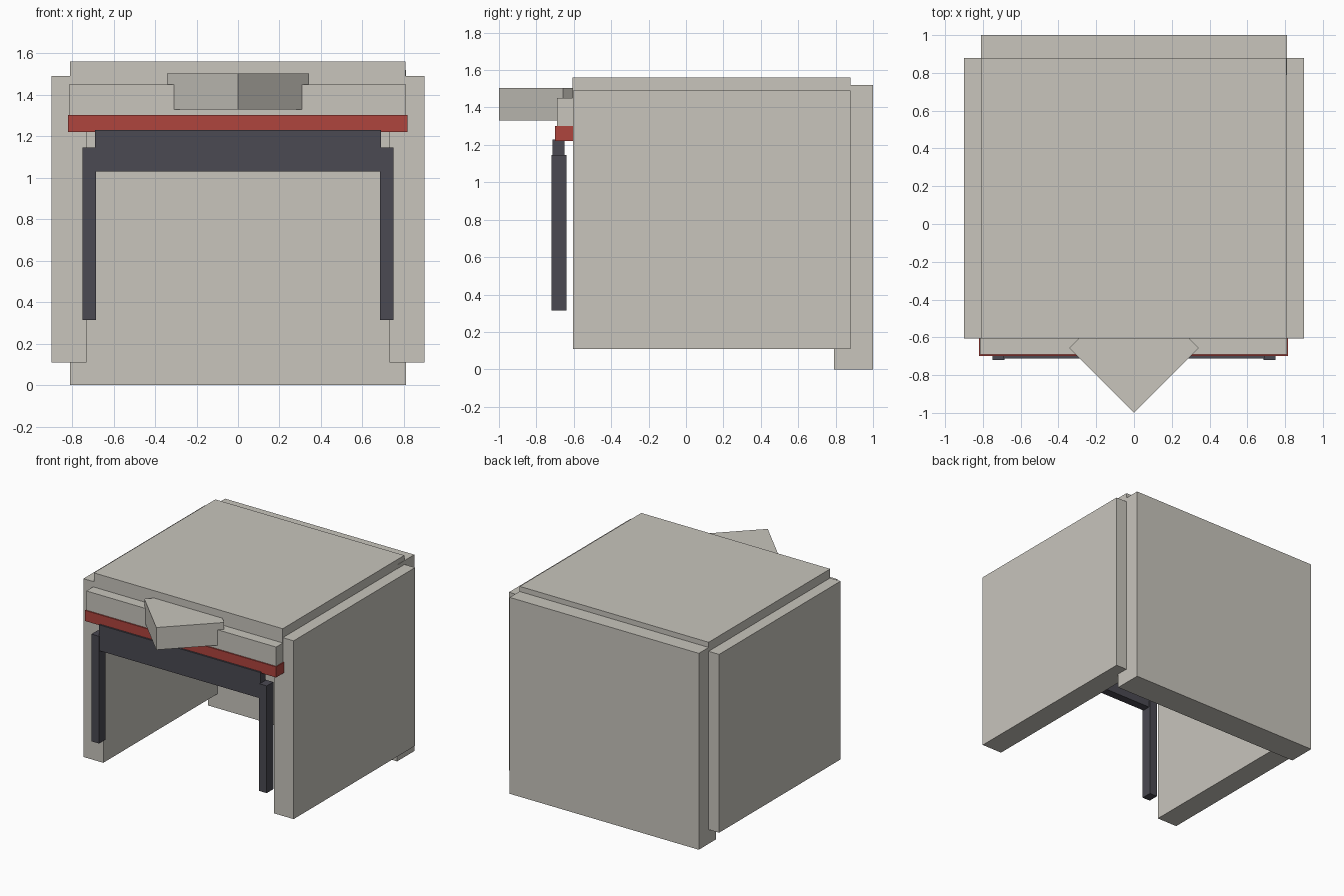
import bpy
import bmesh
from math import radians
from mathutils import Matrix, Vector

cube = bpy.data.objects.get("Cube")
if cube:
    bpy.data.objects.remove(cube, do_unlink=True)


def material(name, rgb):
    mat = bpy.data.materials.new(name)
    mat.use_nodes = True
    colour = (*rgb, 1)
    mat.diffuse_color = colour
    mat.node_tree.nodes["Principled BSDF"].inputs["Base Color"].default_value = colour
    return mat


stone = material("warm grey", (0.578, 0.556, 0.506))
red = material("red", (0.43, 0.058, 0.048))
dark = material("dark slate", (0.069, 0.067, 0.084))


def box(name, mat, x, y, z, turn=0):
    """Box from (min, max) ranges, turned about its own vertical axis."""
    size = Vector((x[1] - x[0], y[1] - y[0], z[1] - z[0]))
    centre = Vector((sum(x), sum(y), sum(z))) / 2
    bm = bmesh.new()
    bmesh.ops.create_cube(bm, size=1)
    bm.transform(Matrix.Rotation(radians(turn), 4, "Z") @ Matrix.Diagonal((*size, 1)))
    mesh = bpy.data.meshes.new(name)
    bm.to_mesh(mesh)
    bm.free()
    mesh.materials.append(mat)
    obj = bpy.data.objects.new(name, mesh)
    obj.location = centre
    bpy.context.collection.objects.link(obj)
    return obj


# Shell: open at the front and underneath
box("back_wall", stone, (-0.81, 0.81), (0.79, 1.0), (0, 1.52))
box("roof", stone, (-0.81, 0.808), (-0.607, 0.88), (1.40, 1.56))

# Side walls and door posts, mirrored
for side, sign in (("left", 1), ("right", -1)):
    def span(a, b):
        return tuple(sorted((sign * a, sign * b)))
    box(side + "_wall", stone, span(0.73, 0.90), (-0.605, 0.88), (0.11, 1.49))
    box(side + "_door_post", dark, span(0.685, 0.75), (-0.72, -0.64), (0.315, 1.145))

# Front trim above the doorway
box("front_beam", stone, (-0.815, 0.81), (-0.69, -0.57), (1.30, 1.45))
box("red_band", red, (-0.82, 0.816), (-0.70, -0.57), (1.22, 1.302))
box("door_lintel", dark, (-0.69, 0.69), (-0.713, -0.65), (1.03, 1.23))

# Square block set cornerwise through the beam
half = 0.242
box("corner_block", stone, (-half, half), (-0.657 - half, -0.657 + half), (1.33, 1.503), 45)
